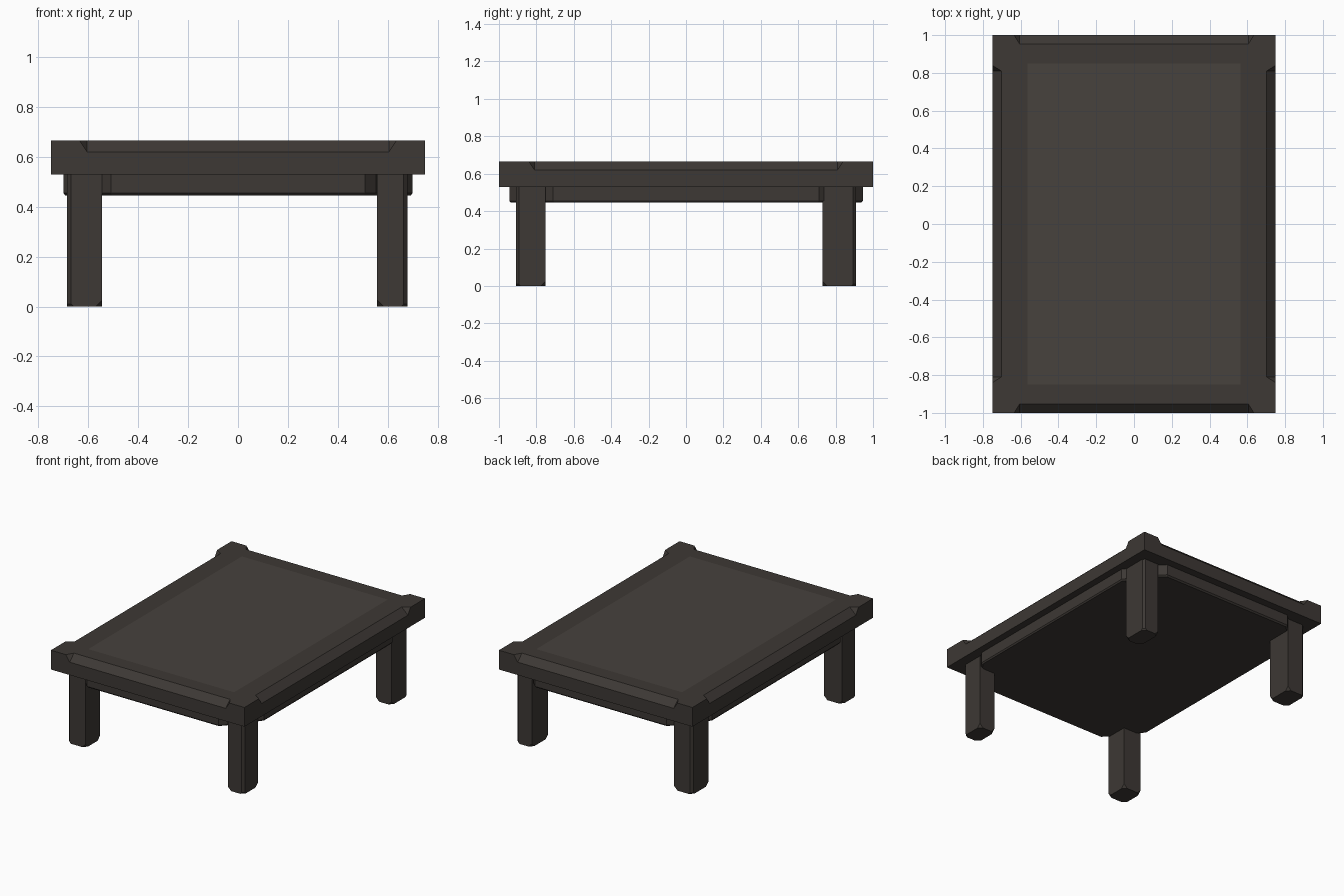
import bpy, bmesh
from mathutils import Vector

if "Cube" in bpy.data.objects:
    bpy.data.objects.remove(bpy.data.objects["Cube"])


def material(name, rgb):
    m = bpy.data.materials.new(name)
    m.diffuse_color = (*rgb, 1)
    m.use_nodes = True
    m.node_tree.nodes["Principled BSDF"].inputs["Base Color"].default_value = m.diffuse_color
    return m


WOOD = material("dark_wood", (0.047, 0.040, 0.035))
PANEL = material("worn_wood", (0.063, 0.054, 0.047))


def finish(bm, name, mats=(WOOD,)):
    bmesh.ops.remove_doubles(bm, verts=bm.verts, dist=1e-5)
    bmesh.ops.recalc_face_normals(bm, faces=bm.faces)
    me = bpy.data.meshes.new(name)
    bm.to_mesh(me)
    bm.free()
    for m in mats:
        me.materials.append(m)
    ob = bpy.data.objects.new(name, me)
    bpy.context.collection.objects.link(ob)
    return ob


# Tabletop: slab with a stopped chamfer along each upper edge
def tabletop():
    hx, hy, z0, z1 = 0.75, 1.0, 0.53, 0.665
    ix, iy = 0.565, 0.85
    cut, drop, run = 0.048, 0.045, 0.03
    bm = bmesh.new()

    def face(pts, mat=0):
        f = bm.faces.new([bm.verts.new(p) for p in pts])
        f.material_index = mat

    # each side: along direction, outward direction, half length, distance, chamfer half length
    sides = [((1, 0, 0), (0, -1, 0), hx, hy, ix, iy, 0.635),
             ((0, 1, 0), (1, 0, 0), hy, hx, iy, ix, 0.84),
             ((-1, 0, 0), (0, 1, 0), hx, hy, ix, iy, 0.635),
             ((0, -1, 0), (-1, 0, 0), hy, hx, iy, ix, 0.84)]
    for a, o, half, dist, ihalf, idist, stop in sides:
        a, o = Vector(a), Vector(o)

        def at(s, d, z):
            return a * s + o * d + Vector((0, 0, z))

        c1, c2 = at(-half, dist, z1), at(half, dist, z1)
        p1, p2 = at(-stop, dist, z1), at(stop, dist, z1)
        q1, q2 = at(run - stop, dist - cut, z1), at(stop - run, dist - cut, z1)
        r1, r2 = at(run - stop, dist, z1 - drop), at(stop - run, dist, z1 - drop)
        face([c1, p1, q1, q2, p2, c2, at(ihalf, idist, z1), at(-ihalf, idist, z1)])
        face([at(-half, dist, z0), at(half, dist, z0), c2, p2, r2, r1, p1, c1])
        face([r1, r2, q2, q1])
        face([p1, r1, q1])
        face([p2, q2, r2])
    face([(-ix, -iy, z1), (ix, -iy, z1), (ix, iy, z1), (-ix, iy, z1)], 1)
    face([(-hx, -hy, z0), (-hx, hy, z0), (hx, hy, z0), (hx, -hy, z0)])
    finish(bm, "tabletop", (WOOD, PANEL))


# Apron: solid underframe, outline notched at the corners for the legs
def apron():
    quarter = [(0.51, 0.945), (0.55, 0.905), (0.60, 0.79), (0.67, 0.75), (0.70, 0.71)]
    outline = []
    for sx, sy, step in ((1, 1, 1), (1, -1, -1), (-1, -1, 1), (-1, 1, -1)):
        outline += [(sx * x, sy * y) for x, y in quarter[::step]]
    bm = bmesh.new()
    levels = ((0.535, 1.0), (0.455, 1.0), (0.445, 0.99))
    rings = [[bm.verts.new((x * k, y * k, z)) for x, y in outline] for z, k in levels]
    n = len(outline)
    for up, low in zip(rings, rings[1:]):
        for i in range(n):
            j = (i + 1) % n
            bm.faces.new((up[i], up[j], low[j], low[i]))
    bm.faces.new(rings[0])
    bm.faces.new(rings[-1])
    finish(bm, "apron")


# Legs: square posts, outer edge chamfered and foot corners clipped
def leg(name, x_in, x_out, y_in, y_out):
    bm = bmesh.new()
    bmesh.ops.create_cube(bm, size=1)
    for v in bm.verts:
        outer_x = v.co.x * x_out > 0
        outer_y = v.co.y * y_out > 0
        v.co = (x_out if outer_x else x_in, y_out if outer_y else y_in,
                0.535 if v.co.z > 0 else 0)
    foot = [v for v in bm.verts if v.co.z < 0.01]
    bmesh.ops.bevel(bm, geom=foot, offset=0.026, segments=1, affect='VERTICES')
    corner = [e for e in bm.edges if abs(e.verts[0].co.z - e.verts[1].co.z) > 0.3
              and all(abs(v.co.x - x_out) < 1e-4 and abs(v.co.y - y_out) < 1e-4
                      for v in e.verts)]
    bmesh.ops.bevel(bm, geom=corner, offset=0.016, segments=1, affect='EDGES')
    finish(bm, name)


tabletop()
apron()
for side, x_in, x_out in (("left", -0.545, -0.685), ("right", 0.558, 0.68)):
    leg("front_leg_" + side, x_in, x_out, -0.75, -0.91)
    leg("back_leg_" + side, x_in, x_out, 0.73, 0.91)
